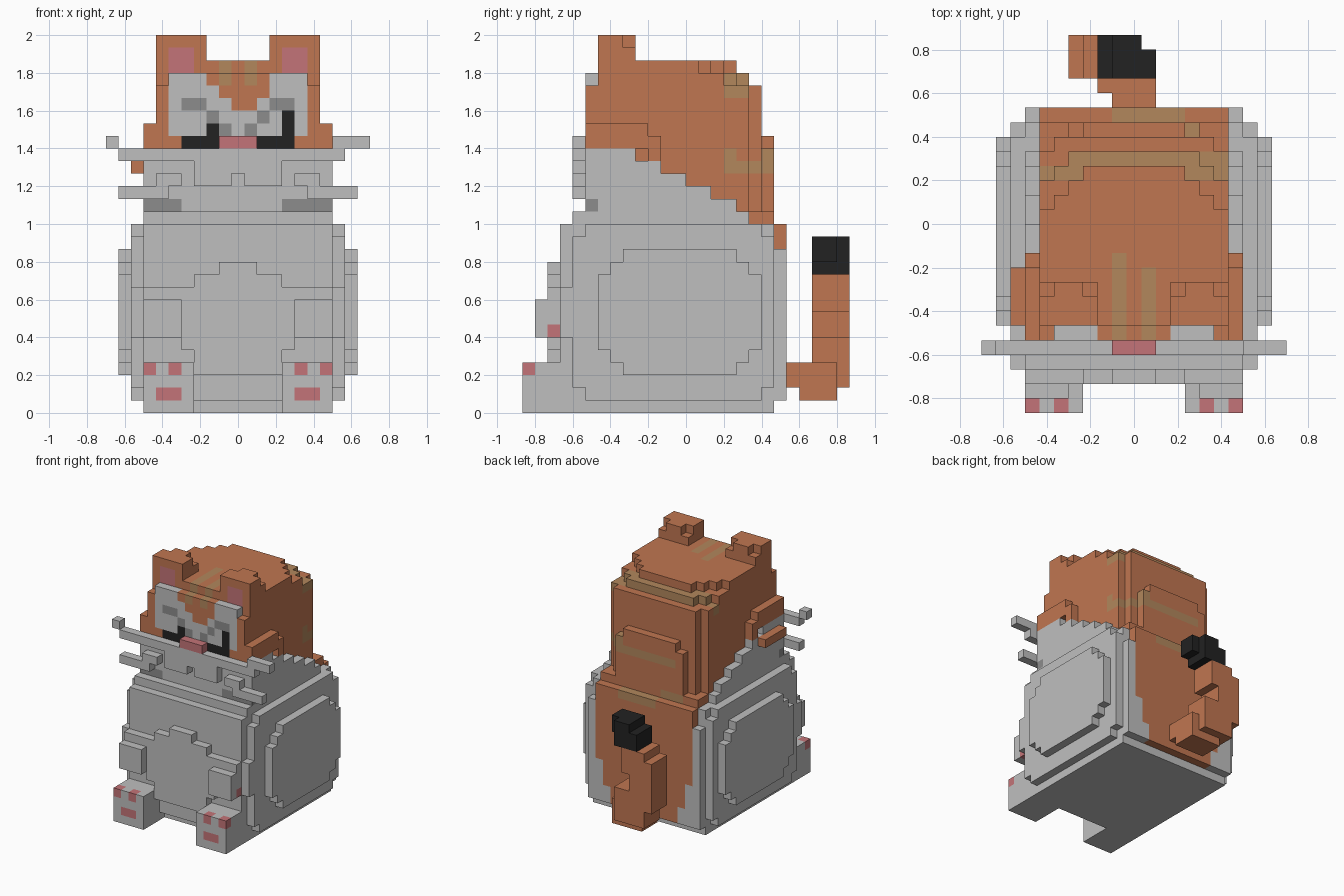
import bpy, bmesh

cube = bpy.data.objects.get("Cube")
if cube:
    bpy.data.objects.remove(cube, do_unlink=True)

U = 1 / 15                                   # edge of one block


def lin(c):
    c /= 255
    return c / 12.92 if c <= 0.04045 else ((c + 0.055) / 1.055) ** 2.4


COLOURS = {"orange": (192, 118, 81), "light_grey": (191, 191, 191),
           "dark_grey": (140, 140, 140), "pink": (196, 116, 120),
           "black": (34, 34, 34), "tan": (178, 135, 92)}
NAMES = list(COLOURS)
MATS = []
for name, rgb in COLOURS.items():
    m = bpy.data.materials.new(name)
    col = [lin(c) for c in rgb] + [1]
    m.use_nodes = True
    m.diffuse_color = col
    bsdf = m.node_tree.nodes["Principled BSDF"]
    bsdf.inputs["Base Color"].default_value = col
    bsdf.inputs["Roughness"].default_value = 0.9
    MATS.append(m)

cells = {}                                   # (x, y, z) -> (part, colour)


def box(part, colour, xs, ys, zs, mirror=False):
    """Fill blocks; x is inclusive, y and z are half open."""
    for x in range(xs[0], xs[1] + 1):
        for y in range(*ys):
            for z in range(*zs):
                cells[x, y, z] = (part, colour)
                if mirror:
                    cells[-x, y, z] = (part, colour)


def paint(colour, xs, ys, zs, mirror=False, only=None):
    """Recolour blocks that already exist."""
    for (x, y, z), (part, old) in cells.items():
        inside = xs[0] <= x <= xs[1] or (mirror and xs[0] <= -x <= xs[1])
        if inside and ys[0] <= y < ys[1] and zs[0] <= z < zs[1] and only in (None, old):
            cells[x, y, z] = (part, colour)


def fur_line(y):
    """Height where the grey coat gives way to the orange one."""
    for limit, z in ((-4, 21), (-2, 20), (0, 19), (2, 18), (4, 17), (5, 16), (7, 15)):
        if y < limit:
            return z
    return 13


# Body: stacked slabs with clipped corners
for w, y0, y1, z0, z1, cut in ((7, -10, 8, 0, 16, 1), (8, -9, 7, 1, 15, 1), (9, -7, 6, 3, 13, 2)):
    for y in range(y0, y1):
        for z in range(z0, z1):
            if min(y - y0, y1 - 1 - y) + min(z - z0, z1 - 1 - z) >= cut:
                for x in range(-w, w + 1):
                    cells.setdefault((x, y, z), ("body", "light_grey"))

# Orange back of the body
for (x, y, z) in list(cells):
    if z >= fur_line(y):
        if abs(x) >= 7:
            del cells[x, y, z]
        else:
            cells[x, y, z] = ("body", "orange")
    elif y == 7 and abs(x) <= (6 if z >= 6 else 5 if z >= 3 else 4):
        cells[x, y, z] = ("body", "orange")

# Belly
for z, w in ((3, 3), (4, 3), (5, 4), (6, 4), (7, 4), (8, 4), (9, 4), (10, 3), (11, 1)):
    box("belly", "light_grey", (-w, w), (-11, -10), (z, z + 1))

# Feet with pads
box("feet", "light_grey", (4, 7), (-13, -9), (0, 4), True)
for xs, z in (((7, 7), 3), ((5, 5), 3), ((5, 6), 1)):
    paint("pink", xs, (-13, -12), (z, z + 1), True)

# Arms with pads
box("arms", "light_grey", (6, 8), (-10, -9), (6, 10), True)
box("arms", "light_grey", (5, 7), (-12, -10), (6, 9), True)
box("arms", "light_grey", (5, 7), (-11, -10), (9, 10), True)
paint("pink", (7, 7), (-11, -10), (6, 7), True)

# Head, rounded towards the back
for z in range(16, 28):
    end, back_w = (4, 3) if z == 27 else (5, 4) if z == 26 else (6, 5) if z >= 22 else (7, 4)
    for y in range(-7 if z == 27 else -8, end):
        w = min(6, back_w + end - 1 - y)
        if y == -8 and z == 26:
            w = 5
        if y == 6 and z == 21:
            w = 3
        box("head", "orange" if z >= fur_line(y) else "light_grey", (-w, w), (y, y + 1), (z, z + 1))

# Neck ruff, following the fur line
for y in range(-8, 7):
    box("neck_ruff", "light_grey", (7, 7), (y, y + 1), (16, max(16, fur_line(y))), True)
paint("dark_grey", (5, 7), (-8, -7), (16, 17), True)
paint("dark_grey", (4, 4), (-8, -7), (16, 17))

# Cheeks
box("cheeks", "orange", (7, 7), (-8, -3), (21, 23), True)
box("cheeks", "orange", (7, 7), (-3, -2), (20, 22), True)
box("cheeks", "orange", (-8, -8), (-7, -3), (19, 20))

# Face markings
F = (-8, -7)
paint("light_grey", (-5, 5), F, (22, 27))
paint("light_grey", (-1, 1), F, (21, 22))
paint("orange", (-2, 2), F, (25, 27))
paint("light_grey", (-2, -2), F, (25, 26))
paint("orange", (0, 1), F, (24, 25))
paint("dark_grey", (3, 4), F, (24, 25), True)
paint("dark_grey", (2, 2), F, (23, 24), True)
paint("dark_grey", (1, 1), F, (22, 23), True)
paint("black", (2, 4), F, (21, 22), True)
paint("black", (-2, -2), F, (22, 23))
paint("black", (4, 4), F, (22, 24))

# Ears
box("ears", "orange", (3, 6), (-7, -4), (28, 29), True)
box("ears", "orange", (3, 6), (-7, -5), (29, 30), True)
box("ears", "orange", (4, 5), (-5, -4), (29, 30), True)
paint("pink", (4, 5), (-7, -6), (27, 29), True)

# Muzzle with mouth notch, and nose
M = (-9, -8)
box("muzzle", "light_grey", (-3, 3), M, (18, 21))
del cells[0, -9, 18]
box("nose", "pink", (-1, 1), M, (21, 22))

# Whiskers
box("whiskers", "light_grey", (4, 8), M, (20, 21), True)
box("whiskers", "light_grey", (-9, -9), M, (20, 21))
box("whiskers", "light_grey", (-10, -10), M, (21, 22))
box("whiskers", "light_grey", (9, 10), M, (21, 22))
box("whiskers", "light_grey", (8, 8), M, (21, 22))
box("whiskers", "light_grey", (6, 9), M, (17, 18), True)
box("whiskers", "light_grey", (5, 6), M, (18, 19), True)

# Tail, curling up to a black tip
for xs, ys, zs in (((-1, 1), (8, 10), (2, 4)), ((-2, 1), (9, 12), (1, 4)),
                   ((-3, 0), (10, 13), (2, 6)), ((-4, -2), (10, 13), (4, 10)),
                   ((-3, -1), (10, 13), (8, 11))):
    box("tail", "orange", xs, ys, zs)
box("tail", "black", (-2, 0), (10, 13), (11, 13))
box("tail", "black", (-1, 1), (10, 12), (12, 14))
box("tail", "black", (-1, 0), (12, 13), (12, 14))

# Tan stripes on the crown and across the back
for xs, ys, zs in (((-1, -1), (-8, -2), (26, 28)), ((1, 1), (-8, -3), (26, 28)),
                   ((-5, 5), (3, 5), (26, 27)), ((5, 6), (3, 5), (25, 27)),
                   ((-6, -6), (3, 4), (25, 26)),
                   ((-3, 4), (5, 7), (19, 20)), ((5, 6), (3, 6), (19, 20)),
                   ((6, 6), (3, 4), (20, 21)), ((4, 4), (6, 7), (20, 21)),
                   ((-1, 3), (7, 8), (14, 15)), ((-4, -2), (6, 7), (15, 16))):
    paint("tan", xs, ys, zs, only="orange")

# Build each part from its exposed block faces
SIDES = [(axis, s) for axis in range(3) for s in (-1, 1)]
for part in sorted({p for p, _ in cells.values()}):
    bm = bmesh.new()
    verts = {}
    for c, (p, colour) in cells.items():
        if p != part:
            continue
        for axis, s in SIDES:
            n = list(c)
            n[axis] += s
            if tuple(n) in cells:
                continue
            a, b = (axis + 1) % 3, (axis + 2) % 3
            ring = []
            for da, db in ((0, 0), (1, 0), (1, 1), (0, 1))[::s]:
                k = list(c)
                k[axis] += s > 0
                k[a] += da
                k[b] += db
                k = tuple(k)
                if k not in verts:
                    verts[k] = bm.verts.new(((k[0] - 0.5) * U, k[1] * U, k[2] * U))
                ring.append(verts[k])
            bm.faces.new(ring).material_index = NAMES.index(colour)
    # Merge flat areas of one colour
    bmesh.ops.dissolve_limit(bm, angle_limit=0.01, verts=bm.verts[:], edges=bm.edges[:],
                             delimit={'MATERIAL'})
    mesh = bpy.data.meshes.new(part)
    bm.to_mesh(mesh)
    bm.free()
    for m in MATS:
        mesh.materials.append(m)
    bpy.context.collection.objects.link(bpy.data.objects.new(part, mesh))
